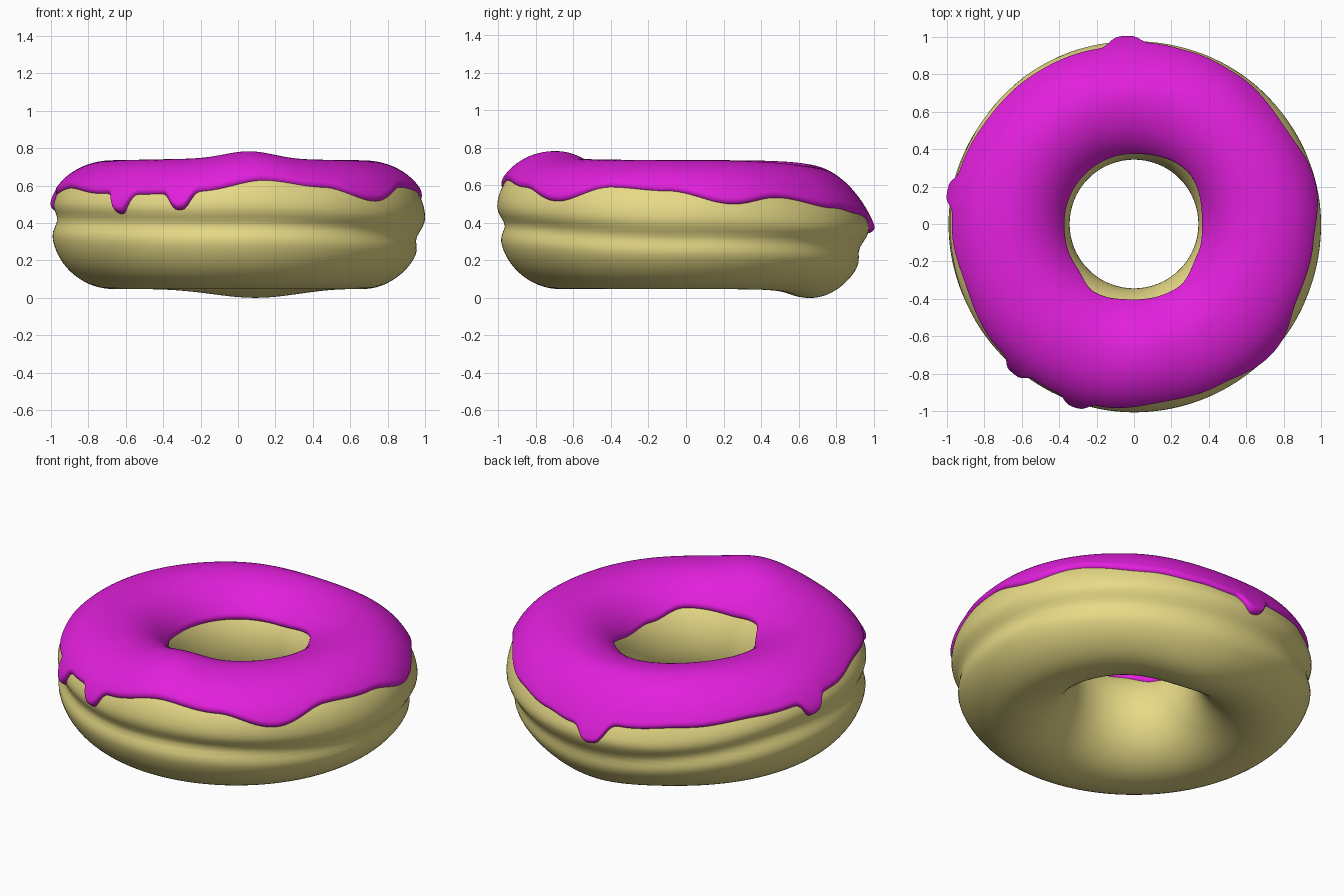
import bpy
from math import sin, cos, asin, pi, exp, radians, sqrt

if "Cube" in bpy.data.objects:
    bpy.data.objects.remove(bpy.data.objects["Cube"])

TUBE = 0.333   # section radius
MID = 0.380    # height of the section centre

# (angle, value) tables read round the ring, angle 0 = +x, 90 = back
GROOVE = [(0, .32), (90, .27), (180, .42), (270, .39)]
LOWER_IN = [(0, .012), (90, .004), (180, .002), (270, .002)]
BULGE = [(0, .018), (50, -.02), (90, -.05), (125, -.02), (180, .018), (225, .03), (270, .043), (315, .04)]
OUTER_EDGE = [(15, .50), (30, .535), (55, .48), (72, .45), (84, .43), (102, .47), (125, .50),
              (150, .53), (182, .555), (200, .585), (222, .555), (240, .55), (258, .56),
              (280, .60), (298, .585), (317, .515), (335, .59), (354, .57)]
INNER_EDGE = [(0, .52), (45, .575), (90, .54), (180, .535), (215, .55), (240, .60),
              (270, .58), (305, .59), (335, .54)]
# angle, half width in degrees, length
DRIPS = [(93, 5, .10), (170, 4, .09), (231, 3.6, .105), (252, 3.8, .09)]


def ring(table, a):
    """Smooth periodic interpolation of an angle table."""
    a %= 360
    pts = [(table[-1][0] - 360, table[-1][1])] + table + [(table[0][0] + 360, table[0][1])]
    for (a0, v0), (a1, v1) in zip(pts, pts[1:]):
        if a0 <= a <= a1:
            t = (a - a0) / (a1 - a0)
            return v0 + (v1 - v0) * (1 - cos(pi * t)) / 2
    return table[0][1]


def bell(a, centre, width, power=2):
    d = (a - centre + 180) % 360 - 180
    return exp(-abs(d / width) ** power)


def surface(a, phi, lift=0.0):
    """Point on the uneven ring; phi 0 = outside, 90 = top, 180 = hole."""
    s, c = sin(phi), cos(phi)
    rho = 0.667 + (TUBE + lift) * c
    z = MID + (TUBE + lift) * s
    if c > 0:  # waist round the outside, shoulder above it
        fade = min(1, c * 2)
        rho -= .034 * exp(-((z - ring(GROOVE, a)) / .055) ** 2) * fade
        low = 1 / (1 + exp((z - ring(GROOVE, a)) / .03))
        rho -= ring(LOWER_IN, a) * low * fade
        rho -= .022 * bell(a, 88, 45) * c
        if s > 0:
            rho += ring(BULGE, a) * sin(2 * phi)
    else:
        rho -= .01 * c
    bump = max(0, sin(phi + .25)) ** 3
    z += bump * (.042 * bell(a, 275, 15) + .010 * bell(a, 265, 45))
    z -= max(0, s) ** 2 * .035 * bell(a, 82, 38)
    z -= max(0, -s) ** 1.4 * .047 * bell(a, 82, 27)
    return rho * cos(radians(a)), rho * sin(radians(a)), z


def build(name, colour, rows, closed):
    n, m = len(rows), len(rows[0])
    verts = [p for row in rows for p in row]
    faces = [(i * m + j, (i + 1) % n * m + j, (i + 1) % n * m + (j + 1) % m, i * m + (j + 1) % m)
             for i in range(n) for j in range(m if closed else m - 1)]
    mesh = bpy.data.meshes.new(name)
    mesh.from_pydata(verts, [], faces)
    mesh.polygons.foreach_set("use_smooth", [True] * len(faces))
    mat = bpy.data.materials.new(name + "_colour")
    mat.diffuse_color = colour
    mat.use_nodes = True
    mat.node_tree.nodes["Principled BSDF"].inputs["Base Color"].default_value = mat.diffuse_color
    mesh.materials.append(mat)
    obj = bpy.data.objects.new(name, mesh)
    bpy.context.collection.objects.link(obj)
    return obj


# Dough ring
dough = [[surface(i * 2, 2 * pi * j / 80) for j in range(80)] for i in range(180)]
build("dough", (.80, .70, .24, 1), dough, True)

# Icing with wavy edge, drips and rounded rim
icing = []
STEPS = 64
for i in range(480):
    a = i * .75
    drip = sum(d[2] * bell(a, d[0], d[1], 3) for d in DRIPS)
    start = asin((ring(OUTER_EDGE, a) - drip - MID) / TUBE)
    end = pi - asin((ring(INNER_EDGE, a) - MID) / TUBE)
    row = []
    for j in range(STEPS + 1):
        t = (1 - cos(pi * j / STEPS)) / 2
        phi = start + (end - start) * t
        near = min(phi - start, end - phi) * TUBE   # distance to the rim
        k = max(0, min(1, near / .03))
        bead = .08 * drip * exp(-((phi - start) * TUBE / .09) ** 2)
        row.append(surface(a, phi, -.006 + (.028 + bead) * sqrt(k * (2 - k))))
    icing.append(row)
build("icing", (.76, .014, .72, 1), icing, False)
